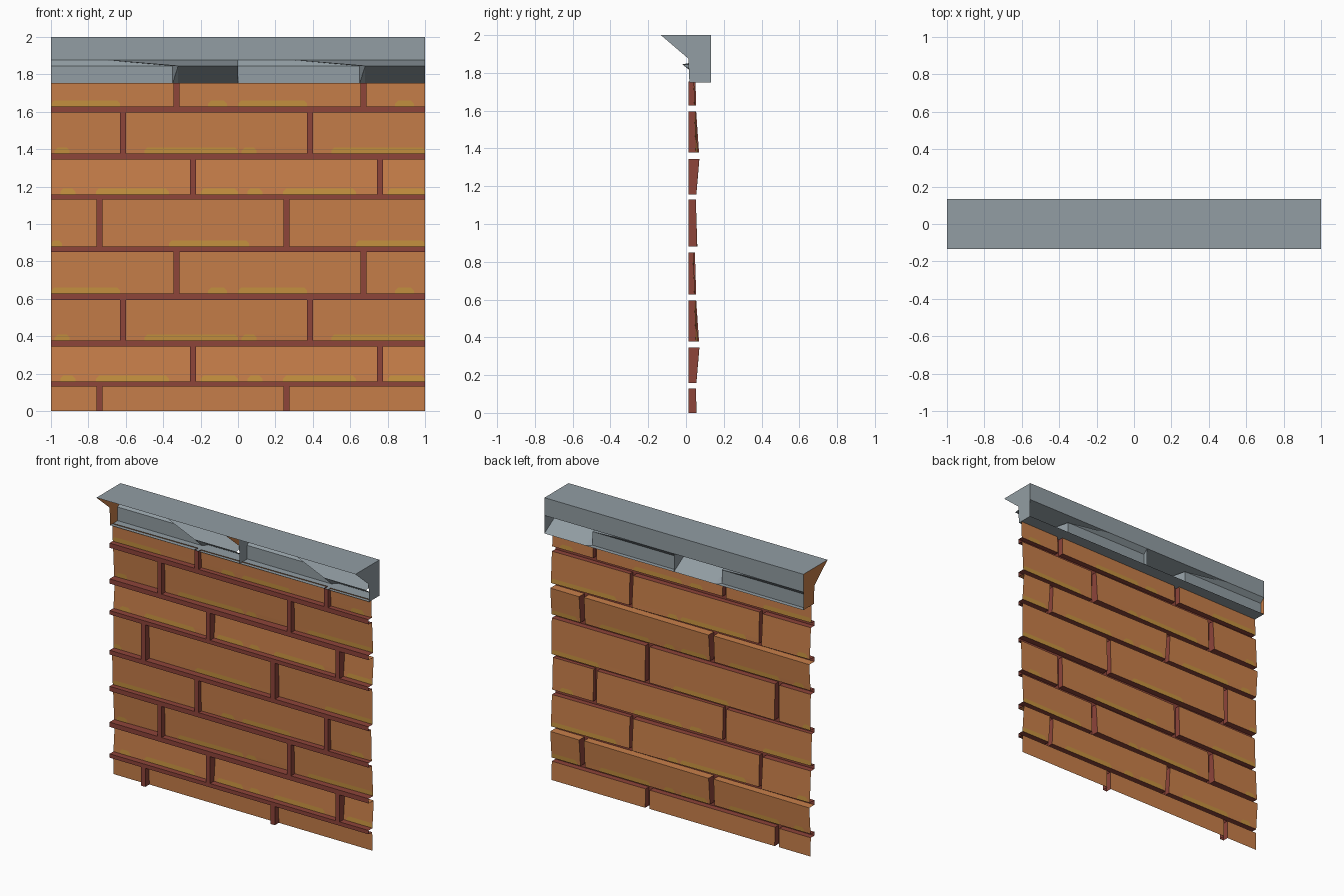
import bpy

if "Cube" in bpy.data.objects:
    bpy.data.objects.remove(bpy.data.objects["Cube"])


def material(name, rgb):
    m = bpy.data.materials.new(name)
    m.diffuse_color = (*rgb, 1)
    m.use_nodes = True
    m.node_tree.nodes["Principled BSDF"].inputs["Base Color"].default_value = m.diffuse_color
    return m


MATS = [material("terracotta", (0.578, 0.212, 0.068)),
        material("dark_red_mortar", (0.27, 0.058, 0.042)),
        material("ochre_moss", (0.565, 0.287, 0.05)),
        material("grey_stone", (0.287, 0.337, 0.366))]
BRICK, MORTAR, MOSS, STONE = range(4)


class Part:
    """Collects coloured polygons and turns them into one object."""
    def __init__(self, name):
        self.name, self.v, self.f, self.c = name, [], [], []

    def face(self, pts, colour):
        n = len(self.v)
        self.v += pts
        self.f.append(list(range(n, n + len(pts))))
        self.c.append(colour)

    def finish(self):
        me = bpy.data.meshes.new(self.name)
        me.from_pydata(self.v, [], self.f)
        for m in MATS:
            me.materials.append(m)
        for p, c in zip(me.polygons, self.c):
            p.material_index = c
        ob = bpy.data.objects.new(self.name, me)
        bpy.context.collection.objects.link(ob)


TOP = 1.755      # bricks stop under the cornice
BACK = 0.012     # plane of the mortar
JW = 0.032       # joint width

# course: bottom, top, joint x, depths (bottom left/right, top left/right), moss spans
ROWS = [(-0.12, 0.13, 0.244, (0.06, 0.055, 0.052, 0.052), [(-0.37, 0.06)]),
        (0.157, 0.345, 0.744, (0.055, 0.052, 0.071, 0.062), [(0.05, 0.13), (0.24, 0.63), (0.80, 1.0)]),
        (0.378, 0.595, 0.370, (0.052, 0.069, 0.044, 0.054), [(0.02, 0.10), (0.5, 1.0)]),
        (0.628, 0.85, 0.655, (0.044, 0.054, 0.036, 0.047), [(0.0, 0.37), (0.84, 0.94)])]

bricks, joints = Part("bricks"), Part("mortar")


def add_brick(x0, x1, z0, z1, depth, moss, top_colour):
    bl, br, tl, tr = depth
    a, b = max(x0, -1), min(x1, 1)
    lo, hi = max(z0, 0), min(z1, TOP)

    def pt(x, z):
        u, w = (x - x0) / (x1 - x0), (z - z0) / (z1 - z0)
        return (x, (bl * (1 - u) + br * u) * (1 - w) + (tl * (1 - u) + tr * u) * w, z)

    def back(x, z):
        return (x, BACK, z)

    # brick face, with a bottom strip cut into moss and bare spans
    zs = lo
    if lo == z0:
        zs, c, x = lo + 0.032, 0.016, a
        spans = sorted((max(s + n, a), min(e + n, b)) for s, e in moss
                       for n in (-2, -1, 0, 1) if s + n < b and e + n > a)
        for s, e in spans:
            if e - s < 0.035:
                continue
            if s > x:
                bricks.face([pt(x, lo), pt(s, lo), pt(s, zs), pt(x, zs)], BRICK)
            bricks.face([pt(s, lo), pt(e, lo), pt(e, zs - c), pt(e - c, zs),
                         pt(s + c, zs), pt(s, zs - c)], MOSS)
            bricks.face([pt(s, zs - c), pt(s + c, zs), pt(s, zs)], BRICK)
            bricks.face([pt(e, zs - c), pt(e, zs), pt(e - c, zs)], BRICK)
            x = e
        if x < b:
            bricks.face([pt(x, lo), pt(b, lo), pt(b, zs), pt(x, zs)], BRICK)
    bricks.face([pt(a, zs), pt(b, zs), pt(b, hi), pt(a, hi)], BRICK)

    # brick edges running back to the mortar, only where the brick really ends
    for z, end, colour in ((lo, z0, MORTAR), (hi, z1, top_colour)):
        if z == end:
            bricks.face([pt(a, z), pt(b, z), back(b, z), back(a, z)], colour)
    for x, end in ((a, x0), (b, x1)):
        if x == end:
            bricks.face([pt(x, lo), pt(x, hi), back(x, hi), back(x, lo)], MORTAR)


for k in (0, 1):
    for i, (z0, z1, jx, depth, moss) in enumerate(ROWS):
        lo, hi = max(z0 + k, 0), min(z1 + k, TOP)
        for n in (-2, -1, 0):
            add_brick(jx + n + JW, jx + n + 1, z0 + k, z1 + k, depth, moss,
                      BRICK if i == 1 else MORTAR)
        # upright joints
        for n in (-1, 0):
            x, w = jx + n, jx + n + JW
            joints.face([(x, BACK, lo), (w, BACK, lo), (w, BACK, hi), (x, BACK, hi)], MORTAR)
        # bed joint above this course
        if z1 + k < TOP:
            up = (ROWS[i + 1][0] if i < 3 else ROWS[0][0] + 1) + k
            joints.face([(-1, BACK, z1 + k), (1, BACK, z1 + k), (1, BACK, up), (-1, BACK, up)], MORTAR)
bricks.finish()
joints.finish()

# stone cornice: two repeats, hollow at the front, each with a broken notch
cornice = Part("cornice")
F, L, N = 0.133, 0.102, -0.02       # outer face, lower band, notch depth
ZB, ZM, ZU = 1.75, 1.845, 1.876
cornice.face([(-1, -F, 2), (1, -F, 2), (1, F, 2), (-1, F, 2)], STONE)
cornice.face([(-1, F, ZU), (-1, F, 2), (1, F, 2), (1, F, ZU)], STONE)
cornice.face([(-1, 0.018, ZB), (1, 0.018, ZB), (1, F, ZB), (-1, F, ZB)], STONE)
for o in (-1, 0):
    def p(x, y, z):
        return (x + o, y, z)
    # ledge under the upper band
    cornice.face([p(0, F, ZU), p(0.3, F, ZU), p(0.65, L, ZM), p(0, L, ZM)], STONE)
    cornice.face([p(0.3, F, ZU), p(0.68, N, ZM), p(0.65, L, ZM)], STONE)
    cornice.face([p(0.3, F, ZU), p(1, F, ZU), p(1, N, ZM)], STONE)
    cornice.face([p(0.3, F, ZU), p(1, N, ZM), p(0.68, N, ZM)], STONE)
    # lower band, notch side and sloping notch floor
    cornice.face([p(0, L, ZB), p(0, L, ZM), p(0.65, L, ZM), p(0.65, L, ZB)], STONE)
    cornice.face([p(0.65, L, ZB), p(0.65, L, ZM), p(0.68, N, ZM)], STONE)
    cornice.face([p(0.65, L, ZB), p(0.68, N, ZM), p(0.68, F, ZB)], STONE)
    cornice.face([p(0.68, F, ZB), p(0.68, N, ZM), p(1, N, ZM), p(1, F, ZB)], STONE)
# end caps and the middle divider
for x, front, rest in ((-1, BRICK, BRICK), (0, BRICK, STONE), (1, STONE, STONE)):
    cornice.face([(x, -F, 2), (x, 0.012, ZU), (x, 0.012, 2)], front)
    cornice.face([(x, 0.012, 2), (x, 0.012, ZU), (x, 0.018, ZB), (x, F, ZB), (x, F, 2)], rest)
cornice.finish()
